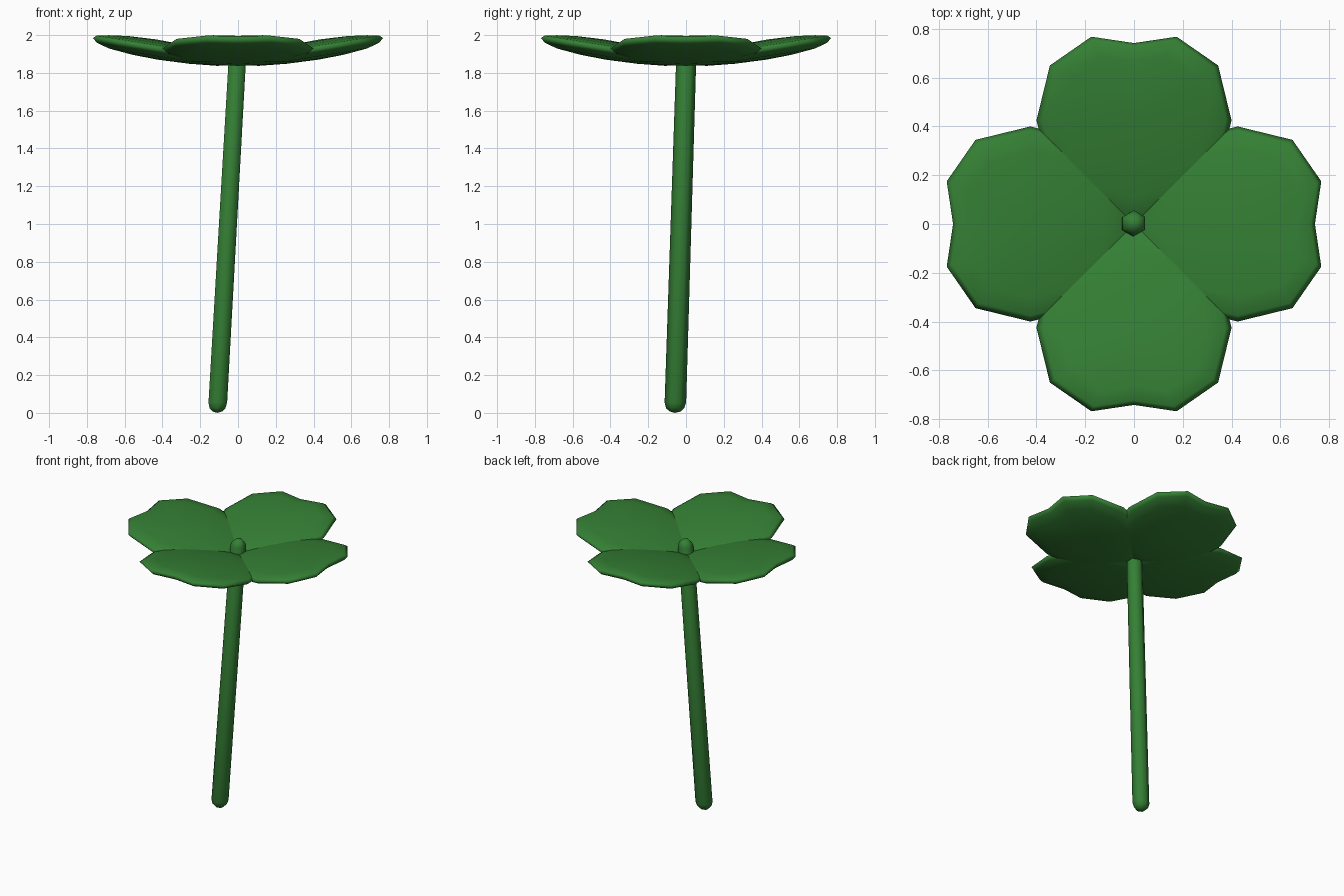
import bpy, bmesh, math

if "Cube" in bpy.data.objects:
    bpy.data.objects.remove(bpy.data.objects["Cube"])

green = bpy.data.materials.new("leaf_green")
green.diffuse_color = (0.035, 0.215, 0.035, 1)
green.use_nodes = True
green.node_tree.nodes["Principled BSDF"].inputs["Base Color"].default_value = green.diffuse_color


def loft(name, rings, start, end):
    """Skin closed rings of points and close both ends with a fan."""
    bm = bmesh.new()
    loops = [[bm.verts.new(p) for p in ring] for ring in rings]
    n = len(loops[0])
    for a, b in zip(loops, loops[1:]):
        for i in range(n):
            j = (i + 1) % n
            bm.faces.new((a[i], a[j], b[j], b[i]))
    for loop, tip in ((loops[0], start), (loops[-1], end)):
        v = bm.verts.new(tip)
        for i in range(n):
            bm.faces.new((loop[i], loop[(i + 1) % n], v))
    bmesh.ops.recalc_face_normals(bm, faces=bm.faces)
    mesh = bpy.data.meshes.new(name)
    bm.to_mesh(mesh)
    bm.free()
    mesh.materials.append(green)
    mesh.shade_smooth()
    obj = bpy.data.objects.new(name, mesh)
    bpy.context.collection.objects.link(obj)
    return obj


# Leaves: notched lens shapes, tilted upward and overlapping their neighbours
half = [(0.175, 0.05), (0.345, 0.20), (0.40, 0.425), (0.345, 0.65), (0.175, 0.768)]
outline = [(0, 0)] + half + [(0, 0.742)] + [(-x, y) for x, y in reversed(half)]
MID = 0.43


def leaf_point(x, y, scale, offset):
    x, y = x * scale, MID + (y - MID) * scale
    return (x, y, 1.862 + 0.16 * y + offset)


sections = [(0.45, 0.04), (0.75, 0.028), (0.94, 0.016), (1.0, 0.0),
            (0.94, -0.022), (0.75, -0.042), (0.4, -0.055)]
for k, side in enumerate(("back", "left", "front", "right")):
    rings = [[leaf_point(x, y, s, t) for x, y in outline] for s, t in sections]
    leaf = loft("leaf_" + side, rings,
                leaf_point(0, MID, 1, 0.046), leaf_point(0, MID, 1, -0.06))
    leaf.rotation_euler.z = k * math.pi / 2


# Stem: leaning six-sided rod with rounded ends, poking through the leaves
def axis(z):
    return -0.11 + 0.108 * z / 1.9, -0.058 + 0.06 * z / 1.9, z


profile = [(0.008, 0.03), (0.025, 0.048), (0.055, 0.057),
           (1.93, 0.053), (1.955, 0.043), (1.972, 0.025)]
stem_rings = []
for z, r in profile:
    cx, cy, _ = axis(z)
    stem_rings.append([(cx + r * math.cos(a), cy + r * math.sin(a), z)
                       for a in (math.pi / 6 + i * math.pi / 3 for i in range(6))])
loft("stem", stem_rings, axis(0), axis(1.98))
